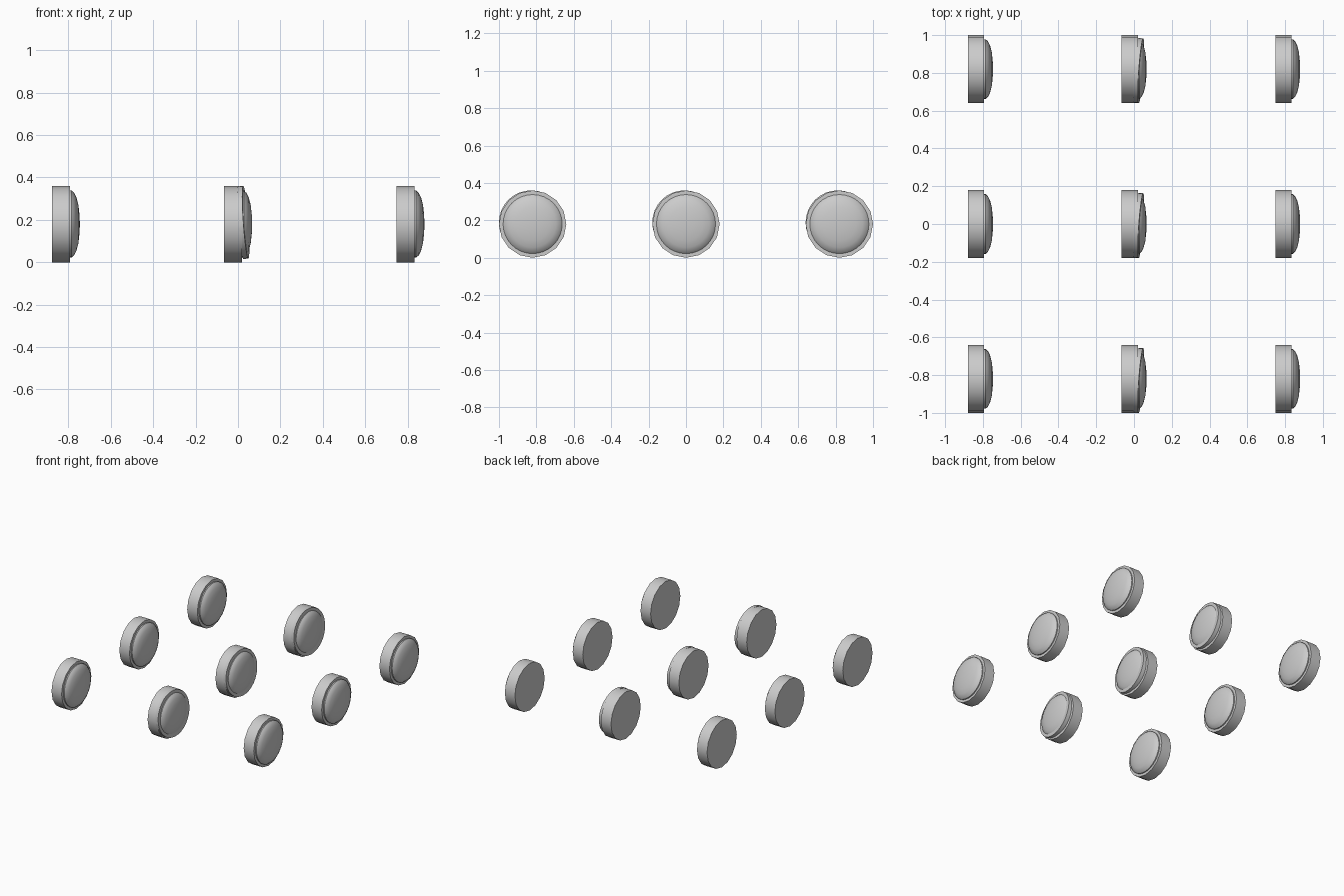
import bpy, math
from mathutils import Vector

if "Cube" in bpy.data.objects:
    bpy.data.objects.remove(bpy.data.objects["Cube"])

SPACING_X, SPACING_Y, MID_Z, RADIUS = 0.813, 0.82, 0.18, 0.18


def lathe(name, profile, sides, loc, direction=(1, 0, 0)):
    """Revolve (axial, radius) points around an axis; radius 0 makes a pole."""
    verts, faces, rings = [], [], []
    for a, r in profile:
        n = sides if r > 0 else 1
        rings.append(list(range(len(verts), len(verts) + n)))
        for i in range(n):
            t = 2 * math.pi * i / sides
            verts.append((r * math.cos(t), r * math.sin(t), a))
    for lo, hi in zip(rings, rings[1:]):
        for i in range(sides):
            j = (i + 1) % sides
            if len(lo) == 1:
                faces.append((lo[0], hi[j], hi[i]))
            elif len(hi) == 1:
                faces.append((lo[i], lo[j], hi[0]))
            else:
                faces.append((lo[i], lo[j], hi[j], hi[i]))
    mesh = bpy.data.meshes.new(name)
    mesh.from_pydata(verts, [], faces)
    ob = bpy.data.objects.new(name, mesh)
    bpy.context.collection.objects.link(ob)
    ob.location = loc
    ob.rotation_euler = Vector(direction).to_track_quat('Z', 'Y').to_euler()
    bpy.ops.object.select_all(action='DESELECT')
    ob.select_set(True)
    bpy.context.view_layer.objects.active = ob
    bpy.ops.object.shade_smooth_by_angle(angle=math.radians(35))
    return ob


body = [(-0.065, 0), (-0.065, RADIUS), (0.02, RADIUS), (0.02, 0)]
dome = [(0.01, 0), (0.01, 0.158), (0.028, 0.158), (0.040, 0.147), (0.051, 0.125),
        (0.060, 0.09), (0.065, 0.045), (0.067, 0)]
plate = [(-0.012, 0), (-0.012, 0.172), (0.012, 0.172), (0.012, 0)]

for col in (-1, 0, 1):
    for row in (-1, 0, 1):
        x, y = col * SPACING_X, row * SPACING_Y
        # Flat round housing and the domed cap on its +x side
        lathe("button_housing", body, 16, (x, y, MID_Z))
        lathe("button_dome", dome, 32, (x, y, MID_Z))
        # Slightly tilted inner plate peeking out of the middle column
        if col == 0:
            lathe("inner_plate", plate, 32, (x + 0.025, y - 0.008, MID_Z + 0.008),
                  (1, -0.07, 0.07))
